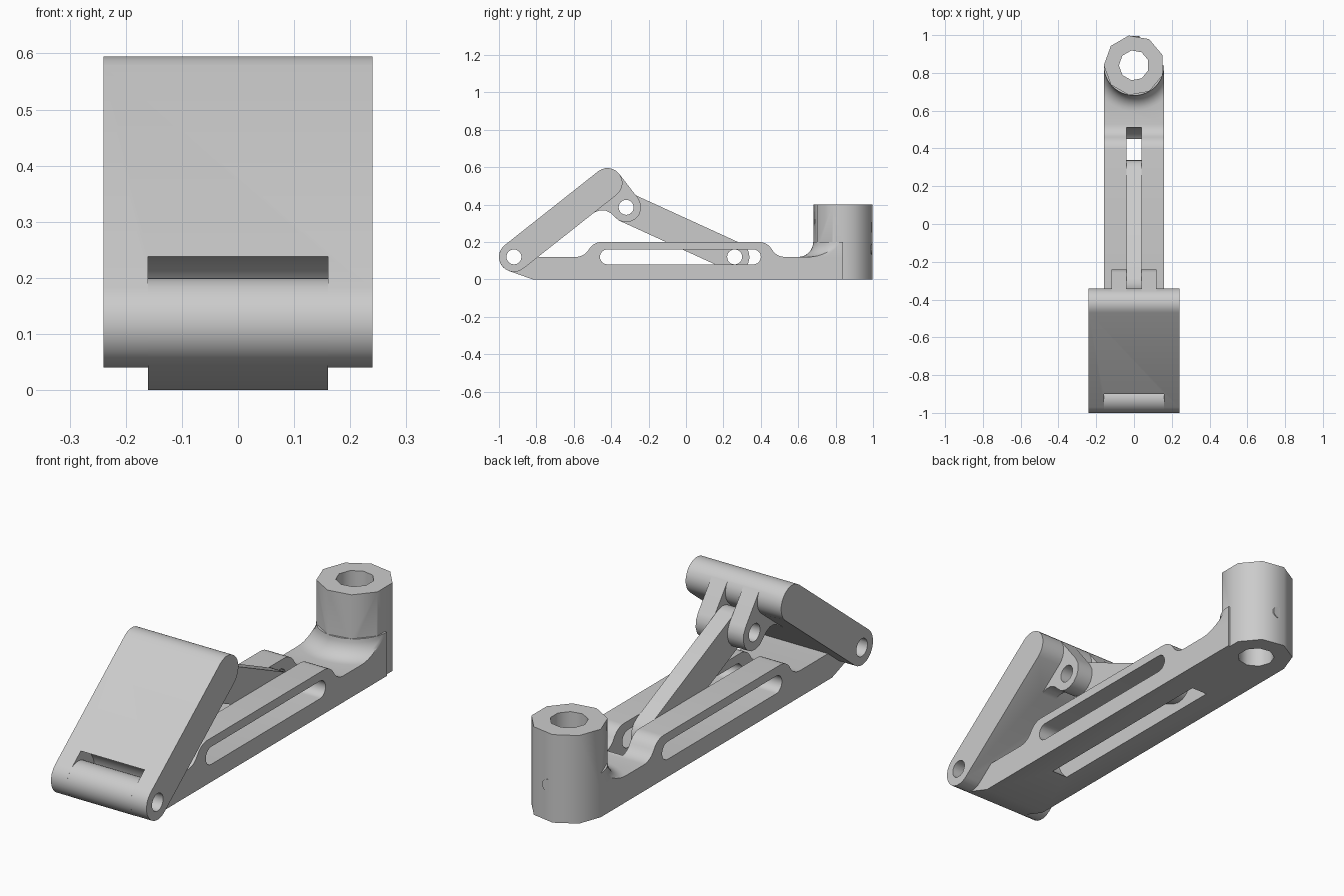
import bpy, bmesh
from math import sin, cos, radians, pi

if "Cube" in bpy.data.objects:
    bpy.data.objects.remove(bpy.data.objects["Cube"])


def finish(name, bm):
    bmesh.ops.recalc_face_normals(bm, faces=bm.faces)
    me = bpy.data.meshes.new(name)
    bm.to_mesh(me)
    bm.free()
    ob = bpy.data.objects.new(name, me)
    bpy.context.collection.objects.link(ob)
    return ob


def prism(name, pts, lo, hi, axis="x"):
    """Extrude (y, z) points along x, or (x, y) points along z."""
    place = (lambda p, h: (h, p[0], p[1])) if axis == "x" else (lambda p, h: (p[0], p[1], h))
    bm = bmesh.new()
    a = [bm.verts.new(place(p, lo)) for p in pts]
    b = [bm.verts.new(place(p, hi)) for p in pts]
    bm.faces.new(a)
    bm.faces.new(b)
    n = len(pts)
    for i in range(n):
        bm.faces.new((a[i], a[(i + 1) % n], b[(i + 1) % n], b[i]))
    return finish(name, bm)


def arc(c, r, a0, a1, n):
    return [(c[0] + r * cos(radians(a0 + (a1 - a0) * i / n)),
             c[1] + r * sin(radians(a0 + (a1 - a0) * i / n))) for i in range(n + 1)]


def circle(c, r, n=24, start=0):
    return arc(c, r, start, start + 360, n)[:-1]


def capsule(p, q, r, n=12):
    from math import atan2, degrees
    t = degrees(atan2(q[1] - p[1], q[0] - p[0]))
    return arc(q, r, t - 90, t + 90, n) + arc(p, r, t + 90, t + 270, n)


def combine(ob, other, op="DIFFERENCE"):
    other.hide_render = True
    m = ob.modifiers.new("combine", "BOOLEAN")
    m.operation, m.object, m.solver = op, other, "EXACT"
    bpy.context.view_layer.update()
    deps = bpy.context.evaluated_depsgraph_get()
    me = bpy.data.meshes.new_from_object(ob.evaluated_get(deps))
    ob.modifiers.clear()
    ob.data = me
    bpy.data.objects.remove(other)


def smooth(ob, angle=42):
    bpy.ops.object.select_all(action="DESELECT")
    ob.select_set(True)
    bpy.context.view_layer.objects.active = ob
    bpy.ops.object.shade_smooth_by_angle(angle=radians(angle))


HINGE, TOP, PIN, FOOT = (-0.92, 0.12), (-0.42, 0.515), (-0.32, 0.385), (0.26, 0.12)
SLOT_A, SLOT_B = (-0.42, 0.12), (0.36, 0.12)
POST = (0, 0.84)

# base: hinge barrel, raised middle with S-shaped ends
profile = arc(HINGE, 0.08, 250.6, 0, 20)
profile += arc((-0.5886, 0.2), 0.08, 270, 330, 6)
profile += arc((-0.45, 0.12), 0.08, 150, 90, 6)[1:]
profile += arc((0.39, 0.12), 0.08, 90, 30, 6)
profile += arc((0.5286, 0.2), 0.08, 210, 270, 6)[1:]
profile += [(0.84, 0.12), (0.84, 0), (-0.82, 0)]
base = prism("base", profile, -0.16, 0.16)

# flared foot around the post, clipped to the base width
ring = [(0.1, 0.05), (0.1, 0.2)] + arc((0.24, 0.2), 0.08, 180, 270, 8) + [(0.24, 0.05)]
bm = bmesh.new()
N = 48
grid = [[bm.verts.new((r * cos(2 * pi * k / N), POST[1] + r * sin(2 * pi * k / N), z))
         for r, z in ring] for k in range(N)]
for k in range(N):
    for j in range(len(ring)):
        g, h, j2 = grid[k], grid[(k + 1) % N], (j + 1) % len(ring)
        bm.faces.new((g[j], g[j2], h[j2], h[j]))
flare = finish("flare", bm)
clip = prism("clip", [(0.5, 0.03), (0.84, 0.03), (0.84, 0.3), (0.5, 0.3)], -0.16, 0.16)
combine(flare, clip, "INTERSECT")
combine(base, flare, "UNION")

# nine-sided post with a bore
combine(base, prism("post", circle(POST, 0.16, 9, 180), 0, 0.4, "z"), "UNION")
combine(base, prism("bore", circle(POST, 0.08, 9, 180), -0.1, 0.5, "z"))

# side slot, arm clearance slot and hinge hole
combine(base, prism("side_slot", capsule(SLOT_A, SLOT_B, 0.04), -0.5, 0.5))
combine(base, prism("arm_slot", capsule(SLOT_A, SLOT_B, 0.15, 24), -0.04, 0.04))
combine(base, prism("hinge_hole", circle(HINGE, 0.04), -0.5, 0.5))
smooth(base)

# flap: rounded plate notched around the base barrel
flap = prism("flap", capsule(HINGE, TOP, 0.08), -0.24, 0.24)
combine(flap, prism("notch", circle(HINGE, 0.12, 32), -0.16, 0.16))
combine(flap, prism("flap_hole", circle(HINGE, 0.04), -0.5, 0.5))

# pair of ears carrying the arm pin
ear = [(-0.357, 0.564)] + arc(PIN, 0.08, 37.6, -142.4, 8)
ear += [(-0.405, 0.356), (-0.43, 0.368), (-0.46, 0.369), (-0.49, 0.358), (-0.525, 0.331),
        (-0.53, 0.4), (-0.42, 0.515)]
for s in (-1, 1):
    combine(flap, prism("ear", ear, min(s * 0.04, s * 0.12), max(s * 0.04, s * 0.12)), "UNION")
combine(flap, prism("ear_hole", circle(PIN, 0.04), -0.5, 0.5))
smooth(flap)

# support arm sliding in the slot
arm = prism("support_arm", capsule(PIN, FOOT, 0.08, 8), -0.039, 0.039)
for c in (PIN, FOOT):
    combine(arm, prism("arm_hole", circle(c, 0.04), -0.5, 0.5))
smooth(arm)

# flush set screw in the back of the post
bpy.ops.mesh.primitive_cylinder_add(vertices=16, radius=0.028, depth=0.06,
                                    location=(0, 0.964, 0.16), rotation=(pi / 2, 0, 0))
screw = bpy.context.object
screw.name = "set_screw"
smooth(screw)
